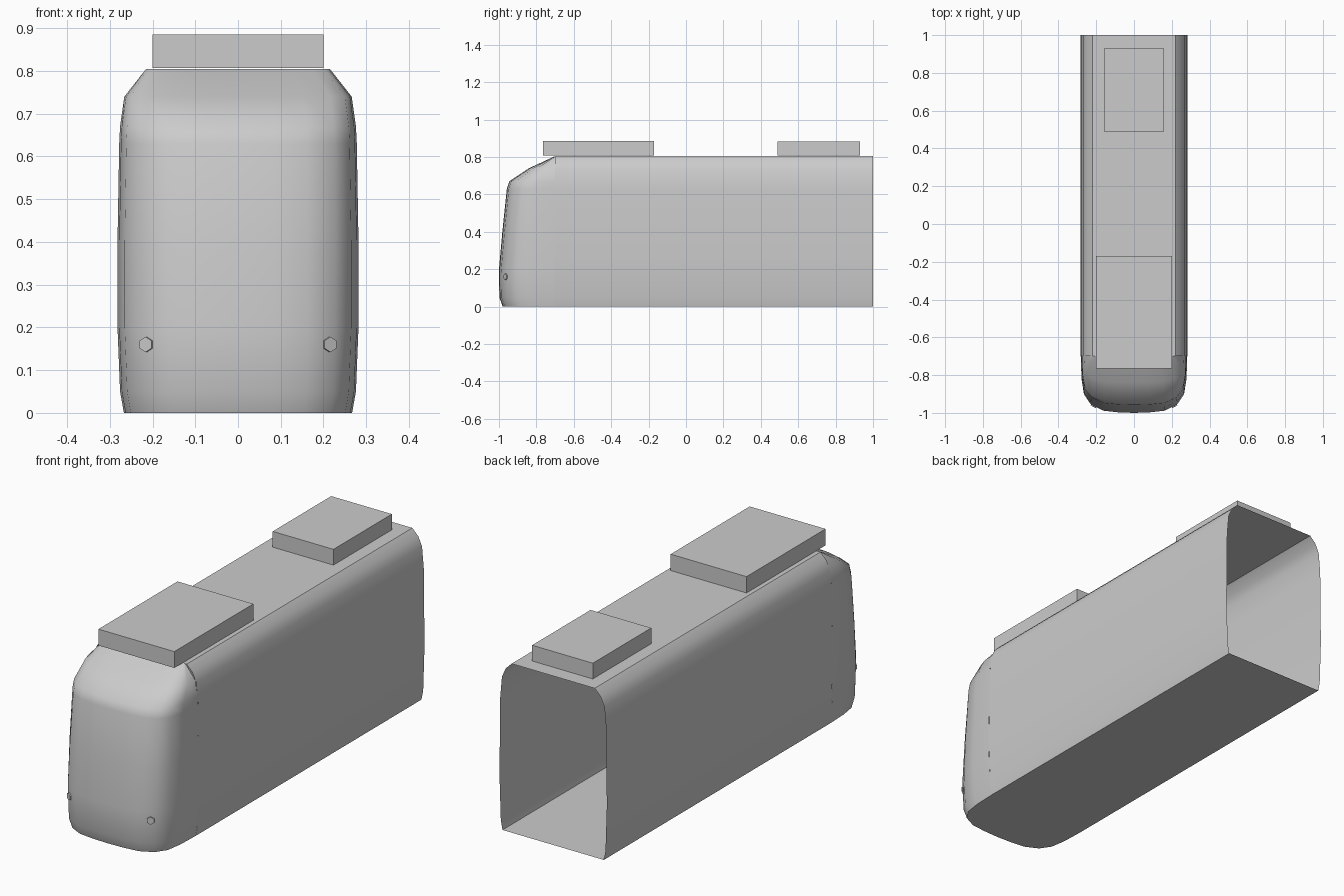
import bpy, bmesh, math
from mathutils import Vector

if "Cube" in bpy.data.objects:
    bpy.data.objects.remove(bpy.data.objects["Cube"])

grey = bpy.data.materials.new("plain grey")
grey.use_nodes = True
colour = (0.6, 0.6, 0.6, 1)
grey.diffuse_color = colour
grey.node_tree.nodes["Principled BSDF"].inputs["Base Color"].default_value = colour


def finish(name, bm, smooth=False):
    mesh = bpy.data.meshes.new(name)
    bm.to_mesh(mesh)
    bm.free()
    obj = bpy.data.objects.new(name, mesh)
    bpy.context.collection.objects.link(obj)
    mesh.materials.append(grey)
    if smooth:
        bpy.ops.object.select_all(action='DESELECT')
        obj.select_set(True)
        bpy.context.view_layer.objects.active = obj
        bpy.ops.object.shade_smooth_by_angle(angle=math.radians(42))
    return obj


def loft(bm, rows, closed=False):
    """Skin a list of equally long point rows."""
    grid = [[bm.verts.new(p) for p in row] for row in rows]
    for a, b in zip(grid, grid[1:]):
        n = len(a)
        for i in range(n if closed else n - 1):
            j = (i + 1) % n
            bm.faces.new((a[i], a[j], b[j], b[i]))
    return grid


def box(name, half_width, y0, y1, z0, z1):
    bm = bmesh.new()
    bmesh.ops.create_cube(bm, size=1)
    for v in bm.verts:
        v.co = (v.co.x * 2 * half_width,
                y0 + (v.co.y + 0.5) * (y1 - y0),
                z0 + (v.co.z + 0.5) * (z1 - z0))
    return finish(name, bm)


JOIN = -0.7   # where the nose meets the body
ROOF = 0.805

# Body shell: closed section, open at the rear
half = [(0.267, 0), (0.276, 0.045), (0.283, 0.26), (0.279, 0.63),
        (0.27, 0.73), (0.25, 0.774), (0.219, ROOF)]
section = half + [(-x, z) for x, z in reversed(half)]
bm = bmesh.new()
loft(bm, [[(x, y, z) for x, z in section] for y in (JOIN, 1)], closed=True)
bmesh.ops.recalc_face_normals(bm, faces=bm.faces)
finish("body_shell", bm, smooth=True)

# Nose: rounded plan outline stacked over height (z, half width, front y)
levels = [(0, 0.267, -0.98), (0.05, 0.276, -0.998), (0.2, 0.282, -1.0),
          (0.4, 0.282, -0.982), (0.63, 0.278, -0.958), (0.67, 0.276, -0.945),
          (0.74, 0.266, -0.84), (ROOF, 0.215, JOIN)]
plan = [(1, 0), (0.985, 0.4), (0.94, 0.67), (0.81, 0.85), (0.58, 0.96), (0.3, 0.99)]
outline = plan + [(0, 1)] + [(-x, d) for x, d in reversed(plan)]
bm = bmesh.new()
grid = loft(bm, [[(x * w, JOIN + d * (front - JOIN), z) for x, d in outline]
                 for z, w, front in levels])
bm.faces.new(grid[0])
bmesh.ops.recalc_face_normals(bm, faces=bm.faces)
finish("nose", bm, smooth=True)

# Small six-sided lamps, lying flush on the nose
for side, name in ((1, "left_lamp"), (-1, "right_lamp")):
    bm = bmesh.new()
    bmesh.ops.create_cone(bm, cap_ends=True, segments=6, radius1=0.018,
                          radius2=0.018, depth=0.006)
    lamp = finish(name, bm)
    lamp.location = (side * 0.215, -0.965, 0.16)
    lamp.rotation_euler = Vector((side * 0.55, -1, 0)).to_track_quat('Z', 'Y').to_euler()

# Roof equipment boxes
box("front_roof_box", 0.2, -0.765, -0.17, ROOF + 0.002, 0.885)
box("rear_roof_box", 0.16, 0.49, 0.93, ROOF + 0.002, 0.882)
